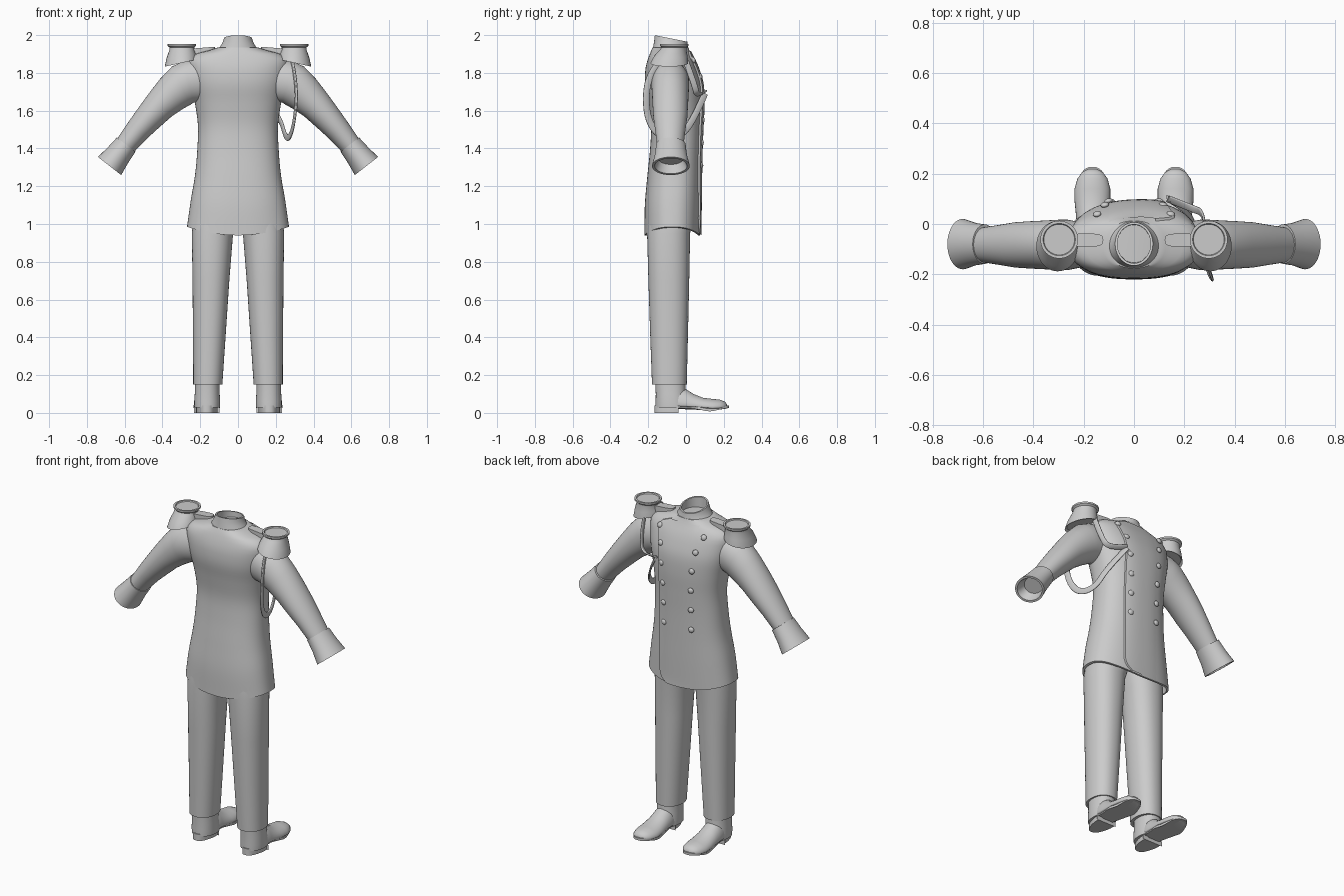
import bpy, bmesh, math
from mathutils import Vector

if "Cube" in bpy.data.objects:
    bpy.data.objects.remove(bpy.data.objects["Cube"])

cloth = bpy.data.materials.new("light_grey")
cloth.diffuse_color = (0.6, 0.6, 0.6, 1)
cloth.use_nodes = True
cloth.node_tree.nodes["Principled BSDF"].inputs["Base Color"].default_value = cloth.diffuse_color


def finish(name, bm, angle=40):
    bmesh.ops.recalc_face_normals(bm, faces=bm.faces)
    me = bpy.data.meshes.new(name)
    bm.to_mesh(me)
    bm.free()
    ob = bpy.data.objects.new(name, me)
    bpy.context.collection.objects.link(ob)
    me.materials.append(cloth)
    bpy.ops.object.select_all(action='DESELECT')
    ob.select_set(True)
    bpy.context.view_layer.objects.active = ob
    bpy.ops.object.shade_smooth_by_angle(angle=math.radians(angle))
    return ob


def loft(name, rings, cap0=True, cap1=True, angle=40):
    """Skin a list of closed point rings."""
    bm = bmesh.new()
    vs = [[bm.verts.new(p) for p in r] for r in rings]
    n = len(rings[0])
    for a, b in zip(vs, vs[1:]):
        for i in range(n):
            bm.faces.new((a[i], a[(i + 1) % n], b[(i + 1) % n], b[i]))
    if cap0:
        bm.faces.new(vs[0])
    if cap1:
        bm.faces.new(vs[-1])
    return finish(name, bm, angle)


def spline(table, t):
    """Smooth interpolation of table rows keyed by their first entry."""
    t = min(max(t, table[0][0]), table[-1][0])
    i = max(k for k in range(len(table) - 1) if table[k][0] <= t)
    a, b = table[i], table[i + 1]
    p, q = table[max(i - 1, 0)], table[min(i + 2, len(table) - 1)]
    h = b[0] - a[0]
    u = (t - a[0]) / h
    out = []
    for k in range(1, len(a)):
        m0 = (b[k] - p[k]) / (b[0] - p[0]) * h
        m1 = (q[k] - a[k]) / (q[0] - a[0]) * h
        out.append((2*u**3 - 3*u*u + 1) * a[k] + (u**3 - 2*u*u + u) * m0
                   + (3*u*u - 2*u**3) * b[k] + (u**3 - u*u) * m1)
    return out


def oval(cx, cy, rx, ry, z, power=2.0, n=48):
    pts = []
    for i in range(n):
        c, s = math.cos(2*math.pi*i/n), math.sin(2*math.pi*i/n)
        pts.append(Vector((cx + rx * math.copysign(abs(c)**(2/power), c),
                           cy + ry * math.copysign(abs(s)**(2/power), s), z)))
    return pts


# ---- coat body: z, half width, back y, front y
BODY = [(0.94, 0.27, -0.22, 0.075), (1.10, 0.25, -0.218, 0.078),
        (1.25, 0.228, -0.205, 0.08), (1.40, 0.215, -0.19, 0.083),
        (1.52, 0.212, -0.185, 0.088), (1.64, 0.228, -0.2, 0.093),
        (1.74, 0.25, -0.217, 0.088), (1.82, 0.262, -0.215, 0.066),
        (1.87, 0.262, -0.203, 0.045), (1.90, 0.225, -0.192, 0.028),
        (1.92, 0.15, -0.183, 0.018), (1.935, 0.105, -0.175, 0.012)]
POWER = 2.4


def hem(x, z, hw):
    return 0.045 * (x / hw)**2 * max(0, (1.3 - z) / 0.36)


def body_ring(z, inset=0):
    hw, yb, yf = spline(BODY, z)
    r = oval(0, (yb + yf) / 2, hw - inset, (yf - yb) / 2 - inset, z, POWER, 64)
    for p in r:
        p.z += hem(p.x, z, hw)
    return r


def front_y(x, z):
    hw, yb, yf = spline(BODY, z)
    k = max(0, 1 - min(1, abs(x) / hw)**POWER)**(1 / POWER)
    return (yb + yf) / 2 + (yf - yb) / 2 * k


levels = [0.94 + 0.96 * i / 40 for i in range(41)] + [1.91, 1.92, 1.928, 1.935]
loft("coat_body", [body_ring(z, 0.012) for z in (1.15, 1.05, 0.94)]
     + [body_ring(z) for z in levels])

# ---- standing collar, tilted towards the front
collar = []
for rx, ry, z, tilt in ((0.108, 0.096, 1.92, 0.1), (0.09, 0.091, 1.945, 0.15),
                        (0.08, 0.088, 1.965, 0.2), (0.075, 0.086, 1.982, 0.2),
                        (0.066, 0.077, 1.982, 0.2), (0.066, 0.074, 1.90, 0.1)):
    r = oval(0, -0.079, rx, ry, z)
    for p in r:
        p.z -= tilt * (p.y + 0.079)
    collar.append(r)
loft("collar", collar)

# ---- overlapping front flap with a rounded lower corner
bm = bmesh.new()
NX, NZ = 16, 48
grid = []
for j in range(NZ + 1):
    z = 0.942 + (1.915 - 0.942) * j / NZ
    edge = 0.125 + 0.04 * max(0, (z - 1.72) / 0.17)**1.5
    if z > 1.885:
        edge = 0.165 - 0.08 * (z - 1.885) / 0.03
    if z < 1.02:
        edge -= 0.06 * (1 - math.sqrt(max(0, 1 - ((1.02 - z) / 0.08)**2)))
    row = []
    for i in range(NX + 1):
        u = i / NX
        x = -0.1 + (edge + 0.1) * u
        zz = z + hem(x, z, 0.27)
        row.append(bm.verts.new((x, front_y(x, z) + 0.001 + 0.009 * u, zz)))
    x = edge + 0.002
    row.append(bm.verts.new((x, front_y(x, z) - 0.004, z + hem(x, z, 0.27))))
    grid.append(row)
for a, b in zip(grid, grid[1:]):
    for i in range(NX + 1):
        bm.faces.new((a[i], a[i + 1], b[i + 1], b[i]))
finish("coat_flap", bm)

# ---- two flaring columns of domed buttons
for x, z in ((0.145, 1.865), (0.115, 1.78), (0.1, 1.67), (0.092, 1.55),
             (0.09, 1.43), (0.09, 1.31)):
    for s in (-1, 1):
        bm = bmesh.new()
        bmesh.ops.create_uvsphere(bm, u_segments=16, v_segments=8, radius=0.017)
        e = 0.01
        nrm = Vector((-(front_y(s*x + e, z) - front_y(s*x - e, z)) / (2*e), 1,
                      -(front_y(s*x, z + e) - front_y(s*x, z - e)) / (2*e))).normalized()
        q = nrm.to_track_quat('Z', 'Y')
        base = Vector((s*x, front_y(s*x, z), z)) + nrm * 0.007
        for v in bm.verts:
            v.co = base + q @ Vector((v.co.x, v.co.y, v.co.z * 0.6))
        finish("button", bm)


def tube_ring(s, x, z, r, ry, d, cy=-0.083):
    """Ring around an arm axis pointing along d in the x-z plane."""
    d = Vector(d).normalized()
    side = Vector((-d.y, d.x))
    out = []
    for i in range(40):
        c, q = math.cos(math.pi*i/20), math.sin(math.pi*i/20)
        out.append(Vector((s * (x + side.x*r*c), cy + ry*q, z + side.y*r*c)))
    return out


def strip(name, pts, width, thick):
    """Flat cord following a smooth path."""
    cu = bpy.data.curves.new(name, 'CURVE')
    cu.dimensions = '3D'
    sp = cu.splines.new('NURBS')
    sp.points.add(len(pts) - 1)
    for p, co in zip(sp.points, pts):
        p.co = (*co, 1)
    sp.use_endpoint_u = True
    sp.order_u = 3
    sp.resolution_u = 8
    cu.extrude = width / 2
    cu.bevel_depth = thick
    cu.bevel_resolution = 1
    cu.use_fill_caps = True
    ob = bpy.data.objects.new(name, cu)
    bpy.context.collection.objects.link(ob)
    cu.materials.append(cloth)


for s in (-1, 1):
    # ---- sleeve
    loft("sleeve", [tube_ring(s, *a) for a in (
        (0.19, 1.765, 0.115, 0.085, (1, -0.1)), (0.262, 1.752, 0.113, 0.1, (1, -0.25)),
        (0.30, 1.733, 0.112, 0.1, (1, -0.5)), (0.35, 1.69, 0.1, 0.097, (1, -0.8)),
        (0.41, 1.632, 0.086, 0.094, (1, -1)), (0.47, 1.565, 0.076, 0.09, (1, -1.15)),
        (0.53, 1.497, 0.066, 0.08, (1, -1.2)), (0.60, 1.41, 0.056, 0.069, (1, -1.25)))])
    # ---- flared open cuff
    d = (0.088, -0.113)
    loft("cuff", [tube_ring(s, *a, d, -0.08) for a in (
        (0.592, 1.42, 0.05, 0.062), (0.592, 1.42, 0.062, 0.078),
        (0.636, 1.364, 0.068, 0.085), (0.68, 1.307, 0.078, 0.1),
        (0.68, 1.307, 0.066, 0.086), (0.65, 1.346, 0.05, 0.066))])
    # ---- epaulette: sloping skirt, neck and rimmed disc
    ep = []
    for cx, cy, rx, ry, z, slope in (
            (0.302, -0.087, 0.075, 0.09, 1.862, 0.22), (0.303, -0.088, 0.085, 0.1, 1.852, 0.22),
            (0.301, -0.08, 0.077, 0.088, 1.89, 0.15), (0.298, -0.068, 0.066, 0.07, 1.922, 0.04),
            (0.297, -0.063, 0.066, 0.066, 1.935, 0), (0.297, -0.062, 0.075, 0.075, 1.943, 0),
            (0.297, -0.062, 0.075, 0.075, 1.953, 0), (0.297, -0.062, 0.064, 0.064, 1.953, 0),
            (0.297, -0.062, 0.061, 0.061, 1.947, 0)):
        r = oval(s * cx, cy, rx, ry, z)
        for p in r:
            p.z -= slope * (s * p.x - cx)
        ep.append(r)
    loft("epaulette", ep, angle=35)
    # ---- shoulder strap with rounded inner end
    strap = []
    for z in (1.895, 1.933):
        r = oval(s * 0.19, -0.064, 0.068, 0.026, z, 3.5, 32)
        for p in r:
            p.z -= 0.08 * (abs(p.x) - 0.19)
        strap.append(r)
    loft("shoulder_strap", strap)
    # ---- trouser leg: z, inner x, outer x, back y, front y
    leg = []
    for z, xi, xo, yb, yf in (
            (0.17, 0.1, 0.222, -0.165, -0.01), (0.15, 0.1, 0.222, -0.165, -0.01),
            (0.15, 0.083, 0.237, -0.18, 0.004), (0.4, 0.066, 0.238, -0.189, 0.01),
            (0.7, 0.046, 0.241, -0.199, 0.017), (0.95, 0.026, 0.244, -0.206, 0.022),
            (1.04, 0.0, 0.236, -0.2, 0.03), (1.16, 0.0, 0.21, -0.19, 0.03)):
        leg.append(oval(s*(xi + xo)/2, (yb + yf)/2, (xo - xi)/2, (yf - yb)/2, z, 2.2))
    loft("trouser_leg", leg)
    # ---- boot shaft
    loft("boot_shaft", [oval(s * 0.163, cy, rx, ry, z, 2.2) for cy, rx, ry, z in (
        (-0.075, 0.068, 0.086, 0.028), (-0.077, 0.069, 0.084, 0.06),
        (-0.081, 0.066, 0.079, 0.1), (-0.083, 0.064, 0.08, 0.17))])
    # ---- boot foot: y, half width, top z, bottom z
    foot = []
    for y, w, zt, zb in ((-0.11, 0.05, 0.12, 0.028), (-0.04, 0.064, 0.145, 0.028),
                         (0.0, 0.064, 0.125, 0.027), (0.04, 0.066, 0.1, 0.024),
                         (0.09, 0.071, 0.08, 0.02), (0.14, 0.071, 0.074, 0.016),
                         (0.18, 0.06, 0.07, 0.018), (0.205, 0.042, 0.06, 0.021),
                         (0.218, 0.018, 0.045, 0.025)):
        ring = []
        for i in range(32):
            a = 2 * math.pi * i / 32
            h = math.sin(a)
            ring.append(Vector((s * 0.165 + w * math.cos(a), y,
                                zb + 0.012 + (zt - zb - 0.012) * h if h > 0 else zb + 0.012 * (1 + h))))
        foot.append(ring)
    loft("boot_foot", foot, angle=60)
    # ---- sole with upturned toe, and heel block
    outline = []
    for i in range(48):
        a = 2 * math.pi * i / 48
        y = 0.03 + 0.197 * math.sin(a)
        w = 0.068 + 0.008 * math.sin(a) - 0.012 * math.exp(-((y + 0.0) / 0.05)**2)
        c = math.cos(a)
        outline.append((s * 0.165 + w * math.copysign(abs(c)**0.75, c), y))

    def lift(y):
        return 0.026 - 0.018 * math.exp(-((y - 0.125) / 0.06)**2)
    loft("boot_sole", [[Vector((x, y, lift(y) + h)) for x, y in outline] for h in (0, 0.014)])
    heel = [(x, min(y, -0.04)) for x, y in outline]
    loft("boot_heel", [[Vector((x, y, z)) for x, y in heel] for z in (0, 0.03)])

# ---- looped cords under one arm and across the chest
strip("long_cord", [(0.285, -0.13, 1.87), (0.30, -0.19, 1.80), (0.312, -0.215, 1.68),
                    (0.298, -0.2, 1.54), (0.275, -0.13, 1.455), (0.25, -0.03, 1.46),
                    (0.225, 0.045, 1.56), (0.135, 0.1, 1.69)], 0.026, 0.005)
strip("short_cord", [(0.28, 0.0, 1.86), (0.275, 0.045, 1.74), (0.235, 0.06, 1.67),
                     (0.135, 0.1, 1.70)], 0.022, 0.005)
